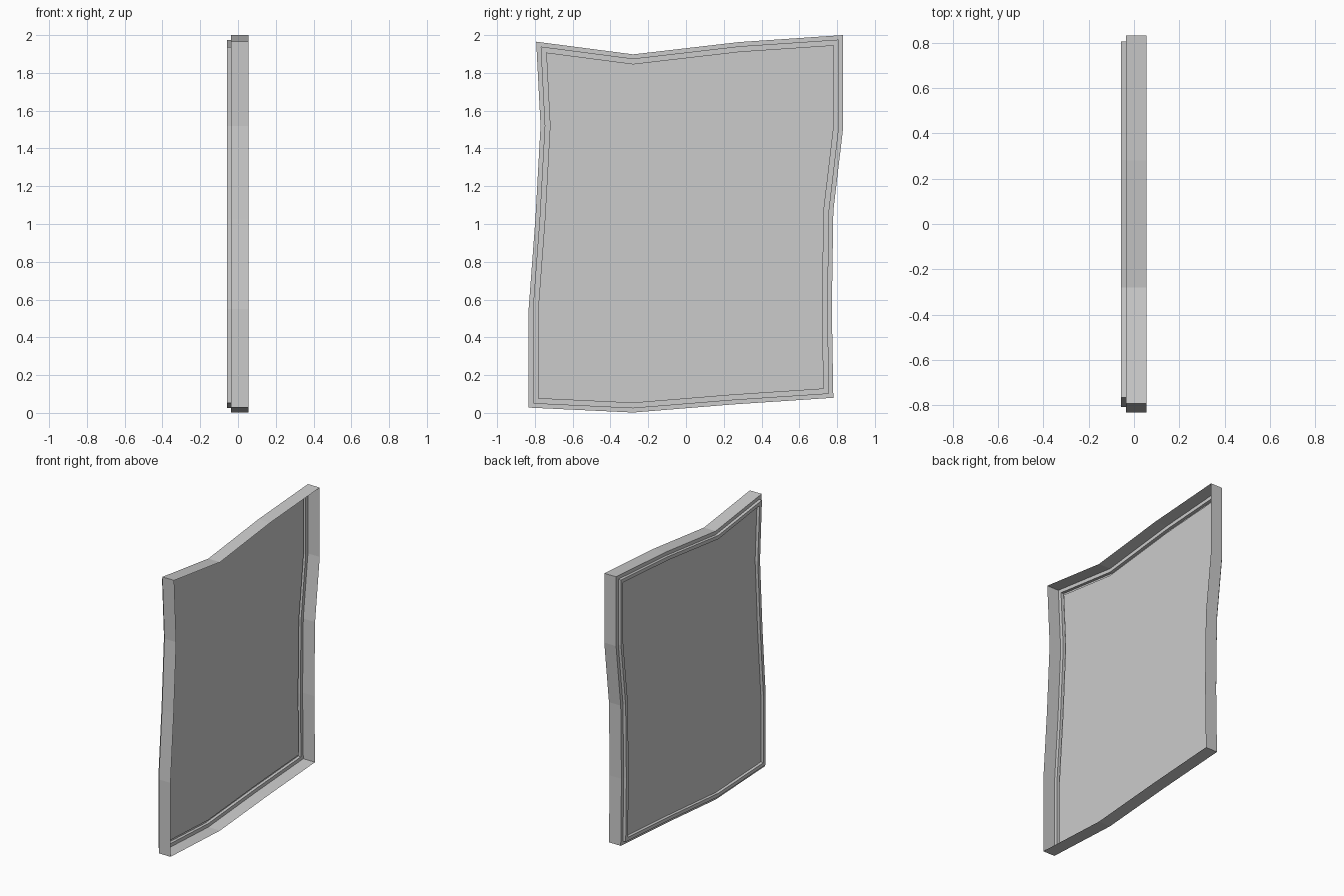
import bpy
from mathutils import Vector

if "Cube" in bpy.data.objects:
    bpy.data.objects.remove(bpy.data.objects["Cube"])

# Wonky outline in (y, z), counter-clockwise seen from +x
OUTLINE = [Vector(p) for p in (
    (-0.833, 0.028), (-0.28, 0.002), (0.25, 0.045), (0.78, 0.08),
    (0.772, 0.55), (0.78, 1.07), (0.832, 1.51), (0.832, 2.0),
    (0.28, 1.963), (-0.28, 1.898), (-0.793, 1.965), (-0.77, 1.52),
    (-0.797, 1.03), (-0.833, 0.55))]


def inset(points, d):
    """Offset a closed outline inwards by d with mitred corners."""
    result = []
    for i, p in enumerate(points):
        a = (p - points[i - 1]).normalized()
        b = (points[(i + 1) % len(points)] - p).normalized()
        na, nb = Vector((-a.y, a.x)), Vector((-b.y, b.x))
        result.append(p + (na + nb) * d / (1 + na.dot(nb)))
    return result


def make(name, verts, faces):
    mesh = bpy.data.meshes.new(name)
    mesh.from_pydata(verts, [], faces)
    obj = bpy.data.objects.new(name, mesh)
    bpy.context.collection.objects.link(obj)
    return obj


def loop(d, x):
    return [(x, p.x, p.y) for p in inset(OUTLINE, d)]


FRONT, STEP, BACK = 0.056, -0.036, -0.057
n = len(OUTLINE)

# Frame: thin open shell stepping from outer rim to raised rear lip
profile = [(0, FRONT), (0, STEP), (0.025, STEP), (0.025, BACK), (0.05, BACK), (0.05, STEP)]
verts = [v for d, x in profile for v in loop(d, x)]
faces = [(r * n + i, (r + 1) * n + i, (r + 1) * n + (i + 1) % n, r * n + (i + 1) % n)
         for r in range(len(profile) - 1) for i in range(n)]
make("frame", verts, faces)

# Panel filling the recess inside the lip, facing -x
make("panel", loop(0.05, STEP), [tuple(reversed(range(n)))])
